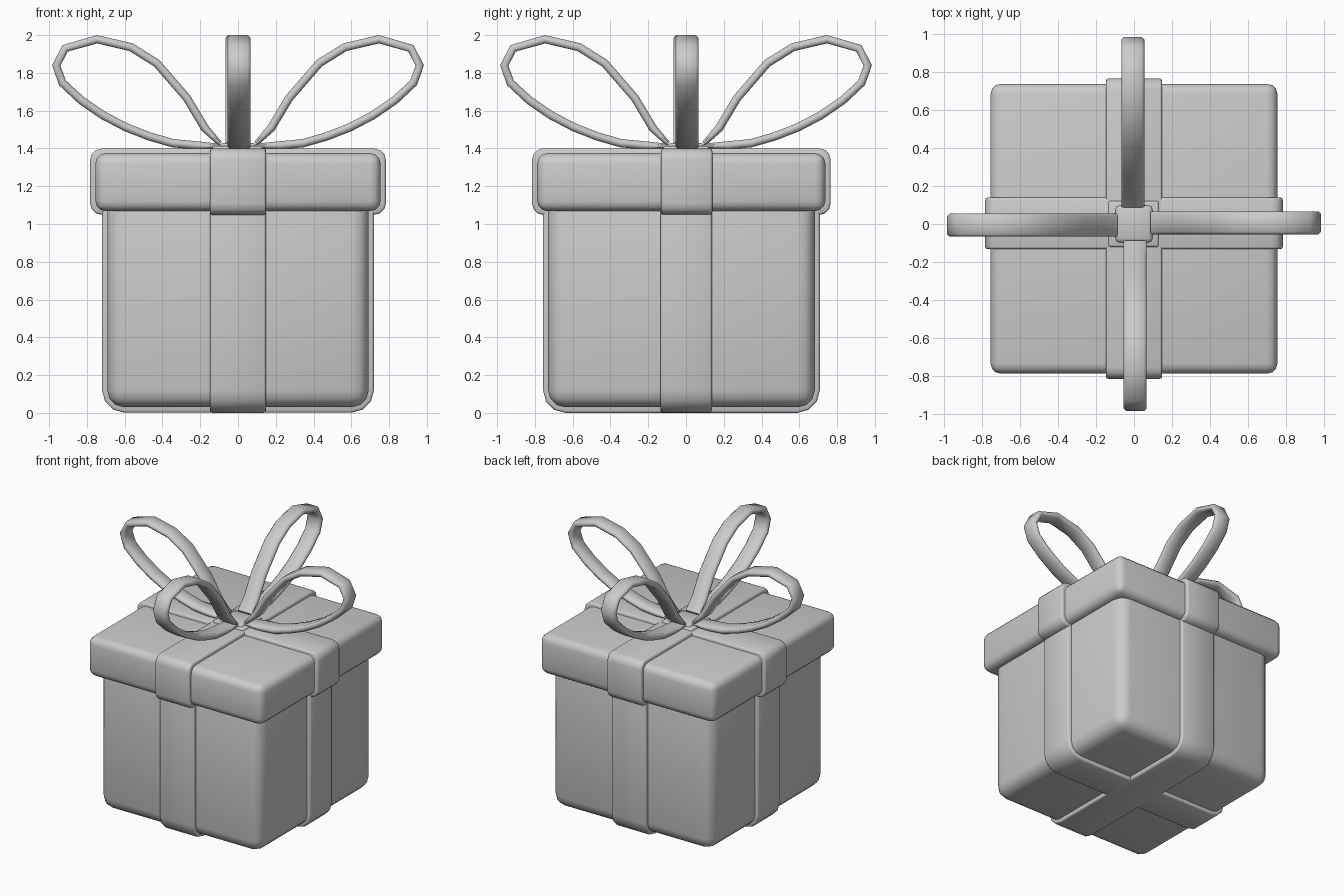
import bpy
import bmesh
import math
from mathutils import Vector, Matrix

old = bpy.data.objects.get("Cube")
if old:
    bpy.data.objects.remove(old, do_unlink=True)

# One plain grey for everything
grey = bpy.data.materials.new("soft_grey")
grey.use_nodes = True
colour = (0.6, 0.6, 0.6, 1)
grey.diffuse_color = colour
grey.node_tree.nodes["Principled BSDF"].inputs["Base Color"].default_value = colour


def finish(name, bm):
    bmesh.ops.recalc_face_normals(bm, faces=bm.faces)
    mesh = bpy.data.meshes.new(name)
    bm.to_mesh(mesh)
    bm.free()
    mesh.materials.append(grey)
    obj = bpy.data.objects.new(name, mesh)
    bpy.context.collection.objects.link(obj)
    bpy.ops.object.select_all(action='DESELECT')
    obj.select_set(True)
    bpy.context.view_layer.objects.active = obj
    bpy.ops.object.shade_smooth_by_angle(angle=math.radians(50))
    return obj


def block(lo, hi):
    lo, hi = Vector(lo), Vector(hi)
    bm = bmesh.new()
    bmesh.ops.create_cube(bm, size=1)
    size = hi - lo
    bmesh.ops.transform(bm, verts=bm.verts, matrix=Matrix.Translation((lo + hi) / 2)
                        @ Matrix.Diagonal((*size, 1)))
    return bm


def bevel(bm, edges, radius, segments):
    bmesh.ops.bevel(bm, geom=edges, offset=radius, offset_type='OFFSET',
                    segments=segments, profile=0.5, affect='EDGES', clamp_overlap=True)


def rounded_box(name, lo, hi, radius, segments=3):
    bm = block(lo, hi)
    bevel(bm, bm.edges[:], radius, segments)
    return finish(name, bm)


def ribbon(name, lo, hi, radius, width_axis):
    """Band wrapped round the box: big corner turns, then softened rims."""
    bm = block(lo, hi)
    across = [e for e in bm.edges
              if abs((e.verts[0].co - e.verts[1].co)[width_axis]) > 0.01]
    bevel(bm, across, radius, 3)
    rims = [e for e in bm.edges if e.calc_face_angle(0) > math.radians(60)]
    bevel(bm, rims, 0.012, 2)
    return finish(name, bm)


# Box and lid
rounded_box("box_body", (-0.692, -0.73, 0.03), (0.692, 0.682, 1.2), 0.09)
rounded_box("box_lid", (-0.755, -0.788, 1.068), (0.755, 0.738, 1.375), 0.055)

# Crossing ribbons on the body and on the lid
ribbon("body_ribbon_front_back", (-0.148, -0.757, 0), (0.148, 0.709, 1.25), 0.12, 0)
ribbon("body_ribbon_sides", (-0.72, -0.135, 0.001), (0.72, 0.137, 1.25), 0.12, 1)
ribbon("lid_ribbon_front_back", (-0.148, -0.815, 1.048), (0.148, 0.766, 1.4), 0.06, 0)
ribbon("lid_ribbon_sides", (-0.783, -0.132, 1.049), (0.783, 0.139, 1.399), 0.06, 1)

# Knot at the centre of the bow
rounded_box("knot_base", (-0.135, -0.12, 1.36), (0.13, 0.12, 1.412), 0.01, 2)
rounded_box("knot", (-0.1, -0.1, 1.36), (0.1, 0.1, 1.43), 0.025, 2)

# Centre line of one bow loop: distance from the middle, height
path = [(0.095, 1.412), (0.22, 1.416), (0.345, 1.428), (0.47, 1.464), (0.593, 1.512),
        (0.715, 1.576), (0.83, 1.655), (0.93, 1.748), (0.962, 1.84), (0.915, 1.93),
        (0.746, 1.978), (0.566, 1.936), (0.43, 1.851), (0.27, 1.666), (0.175, 1.507),
        (0.095, 1.425)]


def bow_loop(name, turn):
    half_w, half_t, cut = 0.061, 0.022, 0.014
    section = [(half_w, half_t - cut), (half_w - cut, half_t),
               (cut - half_w, half_t), (-half_w, half_t - cut),
               (-half_w, cut - half_t), (cut - half_w, -half_t),
               (half_w - cut, -half_t), (half_w, cut - half_t)]
    bm = bmesh.new()
    points = [Vector(p) for p in path]
    rings = []
    for i, p in enumerate(points):
        ahead = points[min(i + 1, len(points) - 1)] - p
        behind = p - points[max(i - 1, 0)]
        tangent = (ahead.normalized() + behind.normalized()).normalized()
        normal = Vector((-tangent.y, tangent.x))
        thin = 0.6 if i in (0, len(points) - 1) else 1
        ring = []
        for w, t in section:
            q = p + normal * t * thin
            ring.append(bm.verts.new((q.x, w + 0.006, q.y)))
        rings.append(ring)
    for a, b in zip(rings, rings[1:]):
        for k in range(len(section)):
            n = (k + 1) % len(section)
            bm.faces.new((a[k], a[n], b[n], b[k]))
    bm.faces.new(rings[0])
    bm.faces.new(rings[-1])
    bmesh.ops.rotate(bm, verts=bm.verts, matrix=Matrix.Rotation(turn, 3, 'Z'))
    finish(name, bm)


# Four loops around the knot
for i, side in enumerate(("left", "back", "right", "front")):
    bow_loop("bow_loop_" + side, i * math.pi / 2)
